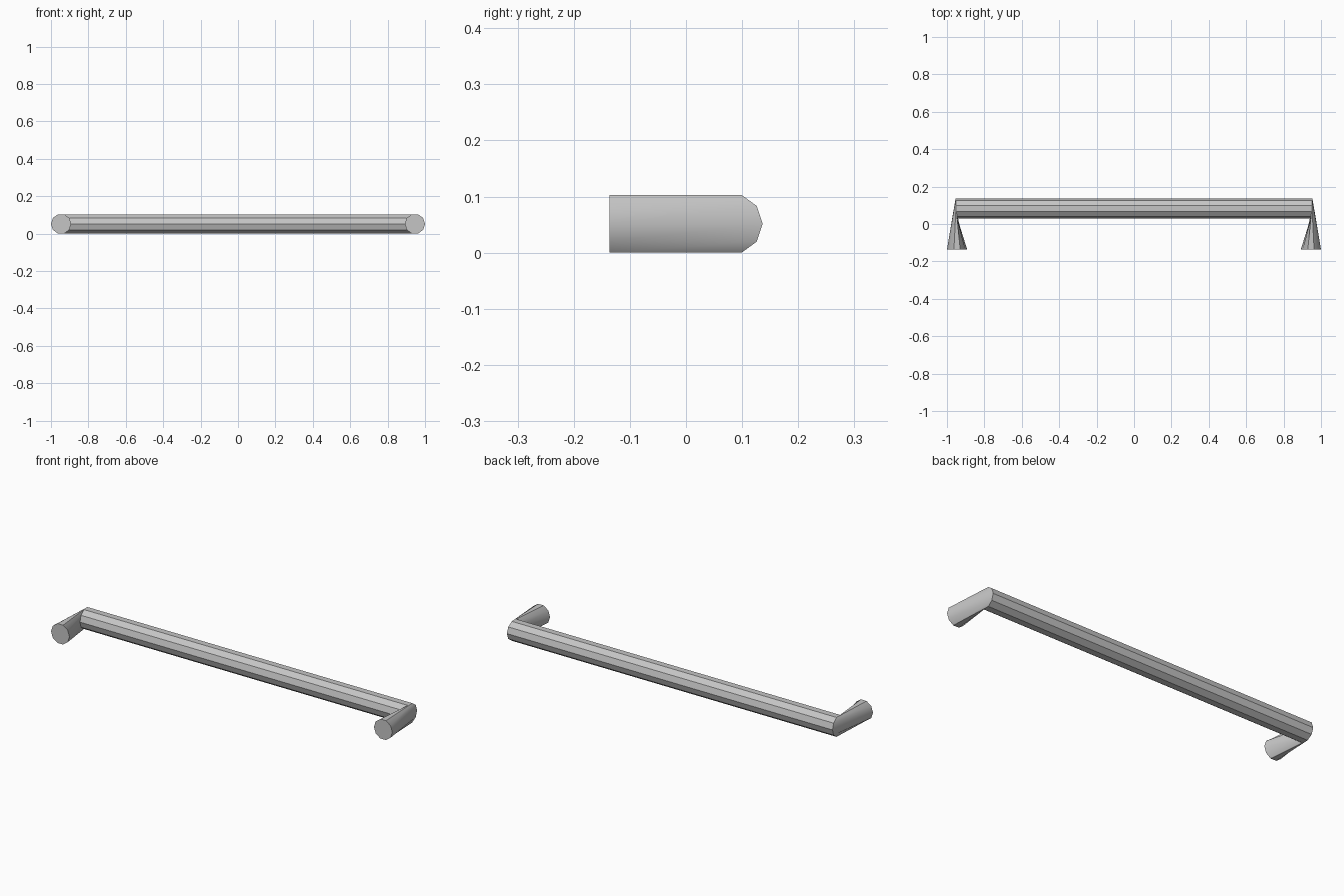
import bpy, bmesh, math

if "Cube" in bpy.data.objects:
    bpy.data.objects.remove(bpy.data.objects["Cube"])

SIDES = 10
RADIUS = 0.054
MID_Z = RADIUS * math.sin(math.radians(72))   # flat side rests on the ground
BAR_Y = 0.0825
FOOT_X, FOOT_Y = 0.946, -0.1365
END_X, MITRE = 0.95, 0.004                    # bar end and its slight slant

metal = bpy.data.materials.new("brushed grey metal")
metal.use_nodes = True
colour = (0.56, 0.56, 0.56, 1)
metal.diffuse_color = colour
metal.node_tree.nodes["Principled BSDF"].inputs["Base Color"].default_value = colour


def circle():
    for i in range(SIDES):
        a = math.tau * i / SIDES
        yield math.cos(a), RADIUS * math.sin(a) + MID_Z


def bar_ring(side):
    return [(side * (END_X + MITRE * c), BAR_Y + RADIUS * c, z) for c, z in circle()]


def foot_ring(side):
    return [(side * (FOOT_X + RADIUS * c), FOOT_Y, z) for c, z in circle()]


def loft(name, start, end, cap_start):
    """Skin two matching rings, optionally closing the first."""
    bm = bmesh.new()
    a = [bm.verts.new(p) for p in start]
    b = [bm.verts.new(p) for p in end]
    for i in range(SIDES):
        j = (i + 1) % SIDES
        bm.faces.new((a[i], a[j], b[j], b[i]))
    if cap_start:
        bm.faces.new(a)
    bmesh.ops.recalc_face_normals(bm, faces=bm.faces)
    mesh = bpy.data.meshes.new(name)
    bm.to_mesh(mesh)
    bm.free()
    mesh.materials.append(metal)
    obj = bpy.data.objects.new(name, mesh)
    bpy.context.collection.objects.link(obj)
    bpy.ops.object.select_all(action="DESELECT")
    obj.select_set(True)
    bpy.context.view_layer.objects.active = obj
    bpy.ops.object.shade_smooth_by_angle(angle=math.radians(30))


# Grip bar and the two legs that flatten into its ends
loft("grip_bar", bar_ring(-1), bar_ring(1), False)
for label, side in (("left", 1), ("right", -1)):
    loft(label + "_leg", foot_ring(side), bar_ring(side), True)
